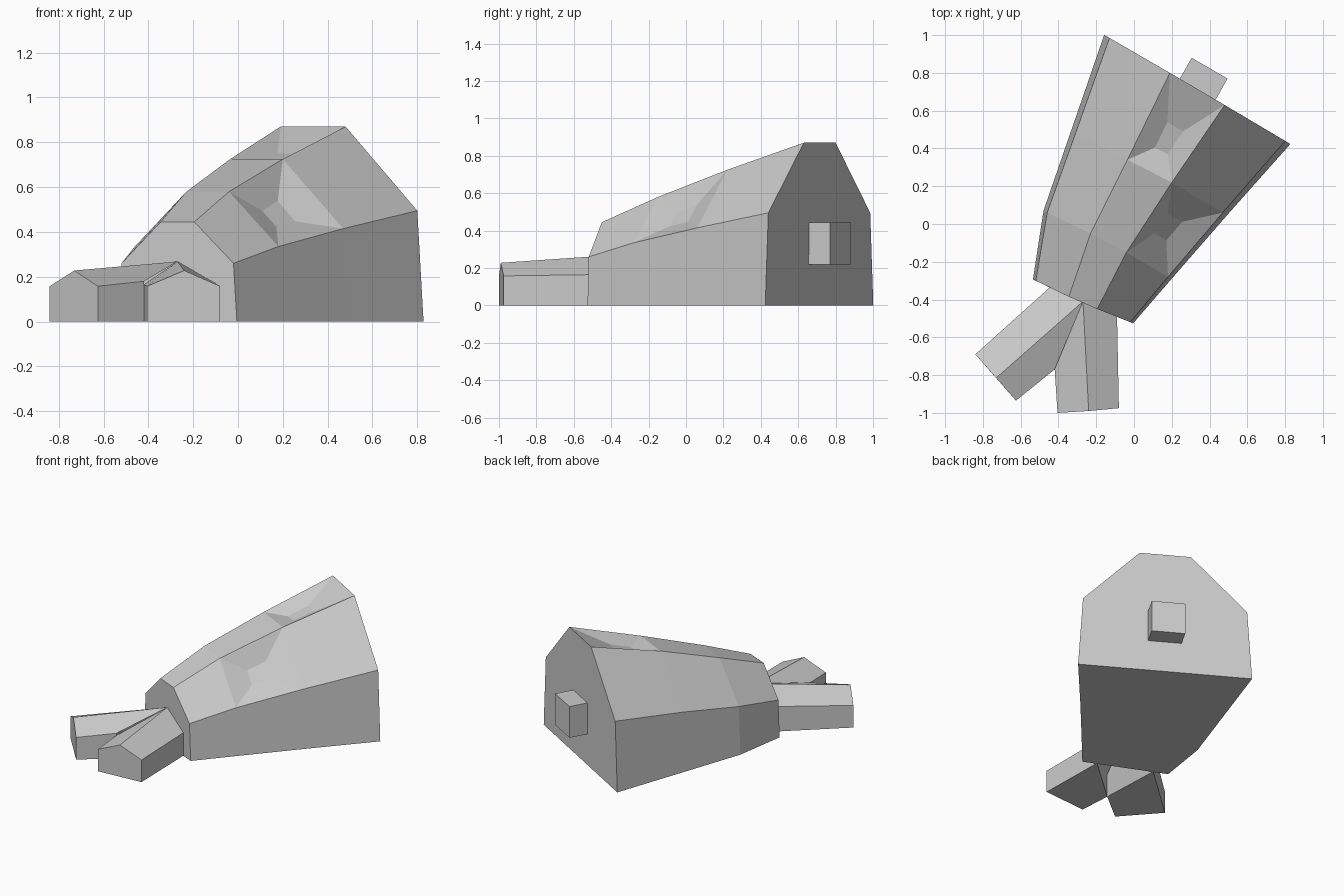
import bpy
import bmesh
from mathutils import Vector

default_cube = bpy.data.objects.get("Cube")
if default_cube:
    bpy.data.objects.remove(default_cube, do_unlink=True)

# Single plain clay colour
clay = bpy.data.materials.new("plain grey")
clay.use_nodes = True
clay.diffuse_color = (0.6, 0.6, 0.6, 1)
clay.node_tree.nodes["Principled BSDF"].inputs["Base Color"].default_value = clay.diffuse_color


def loft(name, sections, dents=()):
    """Skin a run of matching cross-sections, cap both ends, sink chosen panels."""
    bm = bmesh.new()
    rings = [[bm.verts.new(point) for point in section] for section in sections]
    count = len(rings[0])
    panels = {}
    for row, (near, far) in enumerate(zip(rings, rings[1:])):
        for side in range(count):
            following = (side + 1) % count
            panels[row, side] = bm.faces.new(
                (near[side], near[following], far[following], far[side]))
    bm.faces.new(rings[0][::-1])
    bm.faces.new(rings[-1])
    bmesh.ops.recalc_face_normals(bm, faces=bm.faces[:])

    # Each dent is a small floor joined to the panel corners
    for key, shift in dents:
        panel = panels[key]
        normal = panel.normal.copy()
        centre = panel.calc_center_median()
        bmesh.ops.inset_individual(bm, faces=[panel], thickness=0.01)
        for vert in panel.verts:
            vert.co = centre + (vert.co - centre) * 0.3 - normal * 0.055 + Vector(shift)

    mesh = bpy.data.meshes.new(name)
    bm.to_mesh(mesh)
    bm.free()
    mesh.materials.append(clay)
    part = bpy.data.objects.new(name, mesh)
    bpy.context.scene.collection.objects.link(part)
    return part


def hall_section(left_eave, left_ridge, right_ridge, right_eave, eave_z, ridge_z):
    """Six-sided section whose walls lean slightly outward to the ground."""
    left, right = Vector((*left_eave, 0)), Vector((*right_eave, 0))
    flare = (left - right) * 0.03
    up = Vector((0, 0, eave_z))
    return [left + flare, left + up, (*left_ridge, ridge_z),
            (*right_ridge, ridge_z), right + up, right - flare]


def gable_section(left, ridge, right, eave_z, ridge_z):
    """Five-sided section with upright walls and a pitched roof."""
    return [(*left, 0), (*left, eave_z), (*ridge, ridge_z),
            (*right, eave_z), (*right, 0)]


# Main hall, growing taller and wider towards the back
hall = [
    hall_section((-0.52, -0.3), (-0.345, -0.385), (-0.195, -0.45), (-0.02, -0.52), 0.26, 0.445),
    hall_section((-0.46, 0.06), (-0.23, -0.05), (-0.04, -0.15), (0.18, -0.28), 0.335, 0.58),
    hall_section((-0.31, 0.48), (-0.035, 0.34), (0.2, 0.22), (0.47, 0.06), 0.415, 0.725),
    hall_section((-0.13, 0.985), (0.19, 0.8), (0.48, 0.63), (0.8, 0.44), 0.495, 0.87),
]
ROOF_TOP, RIGHT_SLOPE = 2, 3
loft("main_hall", hall, dents=[((1, RIGHT_SLOPE), (0, -0.01, 0)),
                               ((2, ROOF_TOP), (-0.035, -0.06, -0.015))])

# Two low entrance wings sharing a roof peak and an inner valley
peak = (-0.27, -0.41)
valley = (-0.42, -0.77)
loft("front_wing", [
    gable_section((-0.405, -1), (-0.24, -0.99), (-0.08, -0.975), 0.158, 0.228),
    gable_section(valley, peak, (-0.09, -0.48), 0.165, 0.268),
])
loft("side_wing", [
    gable_section((-0.84, -0.69), (-0.73, -0.815), (-0.625, -0.935), 0.158, 0.228),
    gable_section((-0.44, -0.33), peak, valley, 0.18, 0.268),
])

# Small block on the back wall
outline = [(0.305, 0.88), (0.495, 0.77), (0.425, 0.645), (0.235, 0.755)]
loft("back_block", [[(*corner, height) for corner in outline] for height in (0.22, 0.443)])
